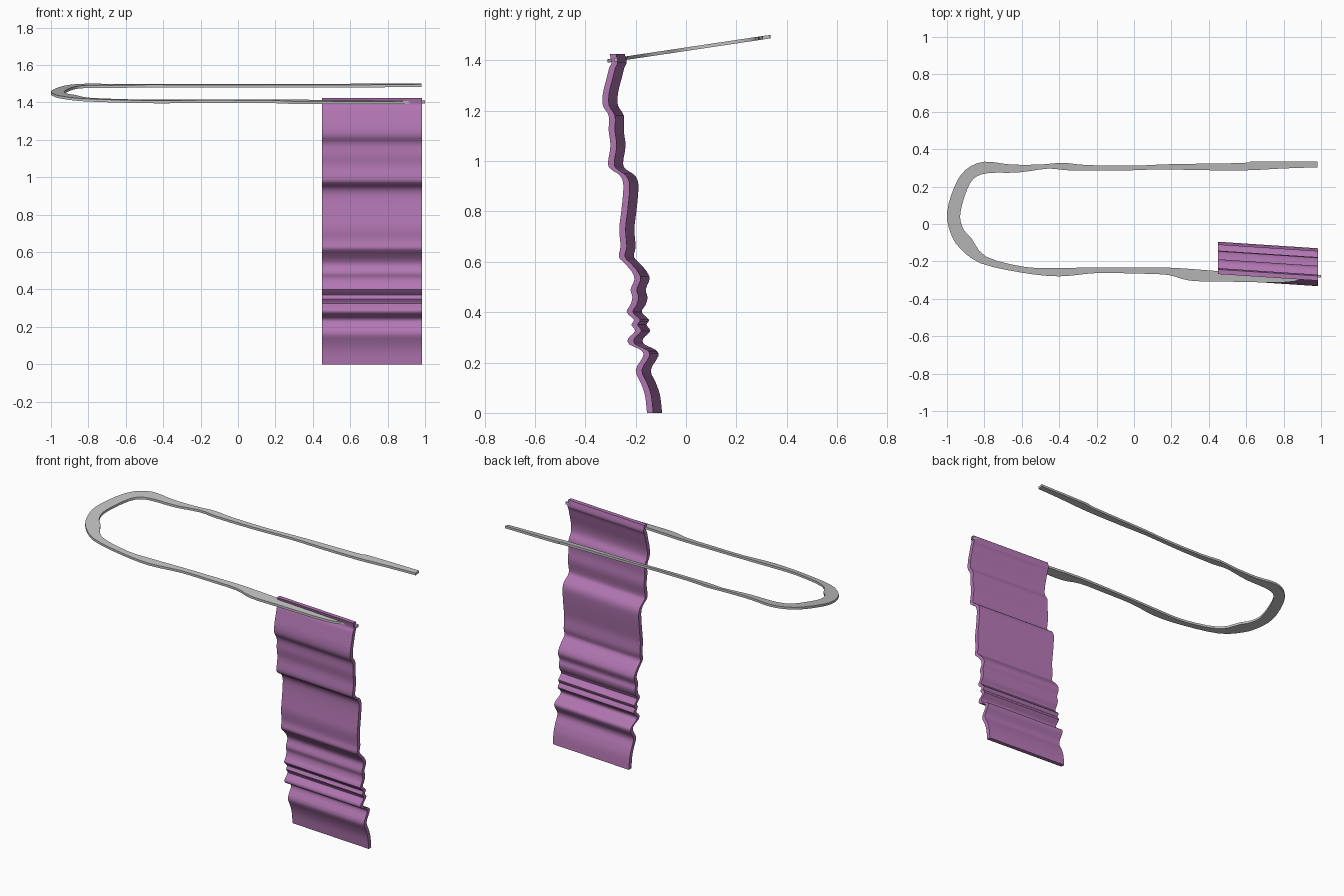
import bpy, bmesh
from mathutils import Vector

if "Cube" in bpy.data.objects:
    bpy.data.objects.remove(bpy.data.objects["Cube"])


def material(name, rgb):
    m = bpy.data.materials.new(name)
    m.diffuse_color = (*rgb, 1)
    m.use_nodes = True
    m.node_tree.nodes["Principled BSDF"].inputs["Base Color"].default_value = m.diffuse_color
    return m


def smooth_path(pts, n=3):
    """Catmull-Rom resampling of a 2D point list."""
    p = [Vector(q) for q in pts]
    p = [2 * p[0] - p[1]] + p + [2 * p[-1] - p[-2]]
    out = []
    for a, b, c, d in zip(p, p[1:], p[2:], p[3:]):
        for k in range(n):
            t = k / n
            out.append(0.5 * (2 * b + (c - a) * t + (2 * a - 5 * b + 4 * c - d) * t * t
                              + (3 * b - a - 3 * c + d) * t ** 3))
    return out + [p[-2]]


def loft(name, rings, mat, angle):
    """Closed solid through a list of four-point sections."""
    bm = bmesh.new()
    vs = [[bm.verts.new(c) for c in r] for r in rings]
    for a, b in zip(vs, vs[1:]):
        for i in range(4):
            j = (i + 1) % 4
            bm.faces.new((a[i], a[j], b[j], b[i]))
    bm.faces.new(vs[0])
    bm.faces.new(vs[-1])
    bmesh.ops.recalc_face_normals(bm, faces=bm.faces)
    me = bpy.data.meshes.new(name)
    bm.to_mesh(me)
    bm.free()
    me.materials.append(mat)
    ob = bpy.data.objects.new(name, me)
    bpy.context.collection.objects.link(ob)
    bpy.ops.object.select_all(action='DESELECT')
    ob.select_set(True)
    bpy.context.view_layer.objects.active = ob
    bpy.ops.object.shade_smooth_by_angle(angle=angle)


grey = material("rail grey", (0.53, 0.53, 0.53))
purple = material("curtain purple", (0.44, 0.18, 0.44))

# Tilted U-shaped rail: matching outer and inner edges seen from above
outer = [(.98, .333), (.65, .335), (.58, .326), (.2, .32), (0, .312), (-.25, .315),
         (-.38, .327), (-.5, .318), (-.66, .318), (-.8, .333), (-.9, .29), (-.96, .2),
         (-1, .06), (-.98, -.05), (-.93, -.13), (-.82, -.21), (-.6, -.26), (-.4, -.28),
         (-.2, -.262), (0, -.265), (.18, -.272), (.3, -.303), (.5, -.308), (.8, -.312),
         (.92, -.292), (1, -.285)]
inner = [(.98, .303), (.8, .297), (.6, .287), (.35, .288), (.15, .292), (-.1, .285),
         (-.35, .287), (-.46, .296), (-.62, .275), (-.78, .272), (-.86, .24), (-.905, .15),
         (-.93, .04), (-.91, -.03), (-.87, -.075), (-.79, -.175), (-.58, -.23), (-.4, -.235),
         (-.2, -.232), (0, -.232), (.17, -.233), (.3, -.24), (.5, -.255), (.8, -.268),
         (.92, -.272), (1, -.272)]


def rail_point(p, dz):
    return (p.x, p.y, 1.444 + 0.149 * p.y + dz)


H = 0.007
rail = [(rail_point(o, -H), rail_point(o, H), rail_point(i, H), rail_point(i, -H))
        for o, i in zip(smooth_path(outer), smooth_path(inner))]
loft("curtain_rail", rail, grey, 0.6)

# Rippled curtain: front-face profile (y, z) at its right end
profile = [(-.303, 1.425), (-.296, 1.39), (-.305, 1.37), (-.315, 1.33), (-.33, 1.27),
           (-.33, 1.22), (-.307, 1.18), (-.307, 1.12), (-.30, 1.06), (-.31, .99),
           (-.295, .965), (-.265, .945), (-.25, .915), (-.25, .87), (-.257, .8),
           (-.265, .73), (-.26, .66), (-.267, .62), (-.24, .59), (-.215, .56),
           (-.205, .53), (-.22, .49), (-.213, .46), (-.22, .43), (-.236, .4),
           (-.207, .37), (-.217, .35), (-.202, .325), (-.23, .295), (-.225, .272),
           (-.18, .25), (-.17, .225), (-.2, .17), (-.18, .12), (-.163, .07), (-.155, 0)]
X0, X1, SKEW, T = 0.45, 0.985, 0.035, 0.025
curtain = [((X1, p.x, p.y), (X0, p.x + SKEW, p.y), (X0, p.x + SKEW + T, p.y), (X1, p.x + T, p.y))
           for p in smooth_path(profile)]
loft("curtain", curtain, purple, 0.7)
